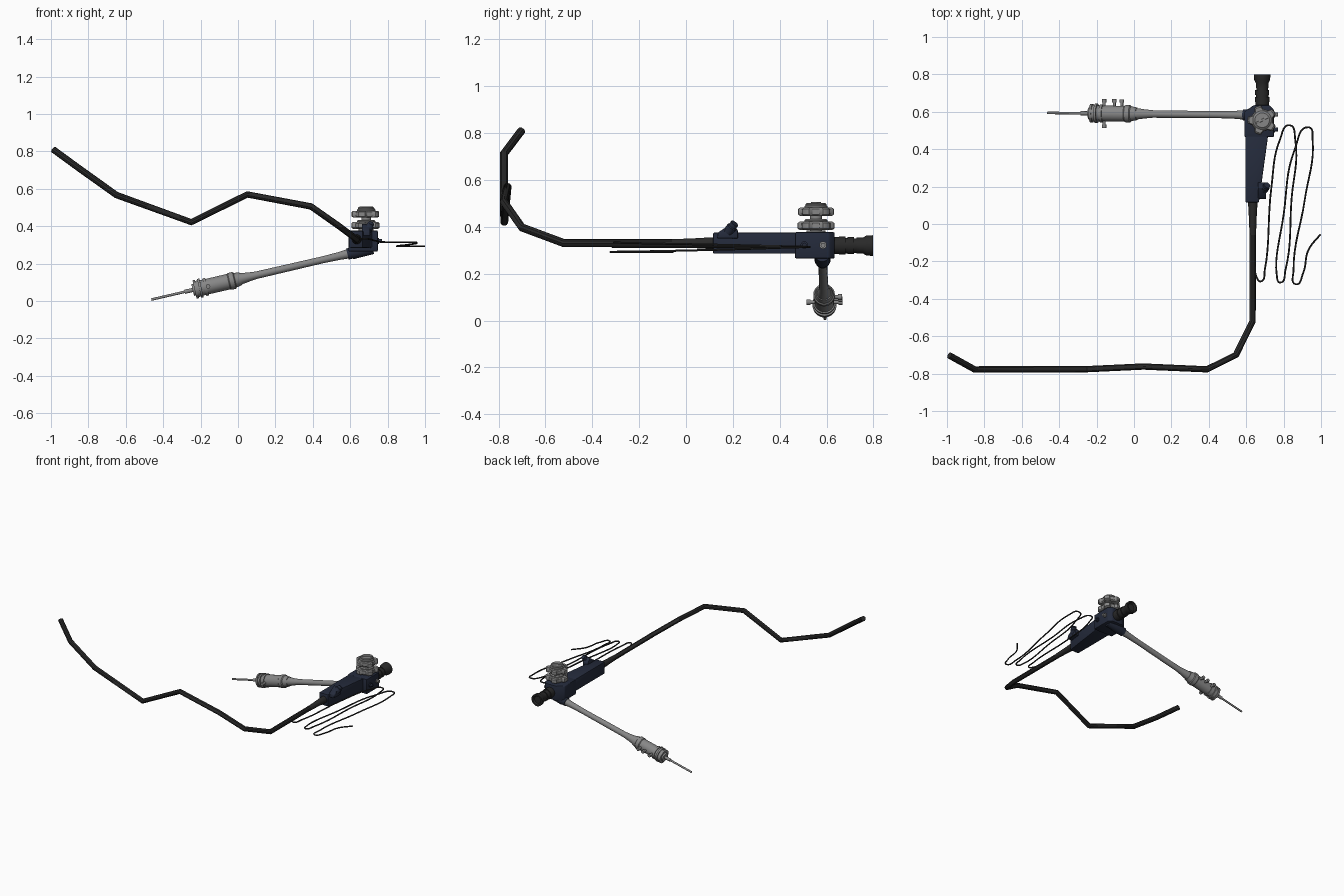
import bpy, bmesh, math
from mathutils import Vector


def mat(name, c):
    m = bpy.data.materials.new(name)
    m.diffuse_color = (*c, 1)
    return m


BLACK = mat("black_rubber", (0.022, 0.022, 0.022))
NAVY = mat("navy_plastic", (0.018, 0.024, 0.045))
GREY = mat("grey_metal", (0.24, 0.24, 0.24))


def finish(ob, m, angle=35):
    ob.data.materials.clear()
    ob.data.materials.append(m)
    bpy.ops.object.select_all(action='DESELECT')
    ob.select_set(True)
    bpy.context.view_layer.objects.active = ob
    bpy.ops.object.shade_smooth_by_angle(angle=math.radians(angle))
    return ob


def from_bm(name, bm, m, angle=35):
    bmesh.ops.recalc_face_normals(bm, faces=bm.faces)
    me = bpy.data.meshes.new(name)
    bm.to_mesh(me)
    bm.free()
    ob = bpy.data.objects.new(name, me)
    bpy.context.collection.objects.link(ob)
    return finish(ob, m, angle)


def lathe(name, start, direction, profile, m, n=24, shape=None):
    """Rings of (distance, radius) along an axis; shape(angle) scales the radius."""
    d = Vector(direction).normalized()
    q = d.to_track_quat('Z', 'Y')
    bm = bmesh.new()
    rings = []
    for t, r in profile:
        ring = []
        for i in range(n):
            a = math.tau * i / n
            k = r * (shape(a) if shape else 1)
            ring.append(bm.verts.new(Vector(start) + q @ Vector((k * math.cos(a), k * math.sin(a), t))))
        rings.append(ring)
    for a, b in zip(rings, rings[1:]):
        for i in range(n):
            j = (i + 1) % n
            bm.faces.new((a[i], a[j], b[j], b[i]))
    bm.faces.new(rings[0])
    bm.faces.new(rings[-1])
    return from_bm(name, bm, m)


def prism(name, outline, lift, m, bevel=0.006):
    """Closed outline of 3D points extruded along lift, edges softened."""
    bm = bmesh.new()
    f = bm.faces.new([bm.verts.new(p) for p in outline])
    r = bmesh.ops.extrude_face_region(bm, geom=[f])
    bmesh.ops.translate(bm, vec=lift, verts=[v for v in r['geom'] if isinstance(v, bmesh.types.BMVert)])
    bmesh.ops.bevel(bm, geom=list(bm.edges), offset=bevel, segments=2, profile=0.5, affect='EDGES')
    return from_bm(name, bm, m, 40)


def tube(name, pts, radius, m, smooth=False):
    """Round tube along straight runs, or along a smooth path."""
    cu = bpy.data.curves.new(name, 'CURVE')
    cu.dimensions = '3D'
    cu.bevel_depth = radius
    cu.bevel_resolution = 1 if smooth else 3
    cu.use_fill_caps = True
    s = cu.splines.new('BEZIER' if smooth else 'POLY')
    if smooth:
        cu.resolution_u = 8
        s.bezier_points.add(len(pts) - 1)
        for b, p in zip(s.bezier_points, pts):
            b.co = p
            b.handle_left_type = b.handle_right_type = 'AUTO'
    else:
        s.points.add(len(pts) - 1)
        for b, p in zip(s.points, pts):
            b.co = (*p, 1)
    ob = bpy.data.objects.new(name, cu)
    bpy.context.collection.objects.link(ob)
    bpy.ops.object.select_all(action='DESELECT')
    ob.select_set(True)
    bpy.context.view_layer.objects.active = ob
    bpy.ops.object.convert(target='MESH')
    return finish(bpy.context.object, m)


# Insertion tube and its strain relief
tube("insertion_tube", [(-0.987, -0.703, 0.81), (-0.853, -0.777, 0.712), (-0.65, -0.777, 0.567),
     (-0.25, -0.776, 0.422), (0.05, -0.762, 0.57), (0.39, -0.777, 0.506), (0.545, -0.70, 0.397),
     (0.634, -0.52, 0.33), (0.634, 0.05, 0.33)], 0.0175, BLACK)
lathe("strain_relief", (0.635, -0.06, 0.33), (0, 1, 0),
      [(0, 0.0175), (0.08, 0.02), (0.15, 0.024), (0.19, 0.026)], BLACK)

# Handle and control head
prism("handle", [(0.595, 0.115, 0.285), (0.668, 0.115, 0.285), (0.718, 0.48, 0.285), (0.595, 0.48, 0.285)],
      (0, 0, 0.09), NAVY)
prism("control_head", [(0.59, 0.465, 0.265), (0.748, 0.465, 0.265), (0.748, 0.612, 0.265),
      (0.725, 0.635, 0.265), (0.64, 0.635, 0.265), (0.59, 0.60, 0.265)], (0, 0, 0.112), NAVY)

# Working channel port on the handle
prism("port_base", [(0.662, 0.132, 0.35), (0.662, 0.137, 0.376), (0.662, 0.195, 0.415), (0.662, 0.222, 0.385),
      (0.662, 0.222, 0.35)], (0.045, 0, 0), NAVY, 0.005)
lathe("port_cap", (0.692, 0.18, 0.378), (0.35, 0.5, 0.65),
      [(0, 0.022), (0.03, 0.022), (0.034, 0.018), (0.05, 0.018)], NAVY, 16)

# Eyepiece with grip rings
lathe("eyepiece", (0.685, 0.625, 0.32), (0, 1, 0),
      [(0, 0.036), (0.028, 0.036), (0.028, 0.039), (0.055, 0.039), (0.055, 0.033), (0.065, 0.033),
       (0.065, 0.037), (0.092, 0.037), (0.092, 0.031), (0.102, 0.031), (0.102, 0.034), (0.13, 0.034),
       (0.146, 0.043), (0.173, 0.044), (0.173, 0.033), (0.162, 0.026)], BLACK, 32)


# Lobed steering knobs stacked on a spindle
def lobes(a):
    return 0.88 + 0.12 * max(-1, min(1, 2.2 * math.cos(5 * a)))


K = (0.685, 0.555, 0)
UP = (0, 0, 1)
lathe("knob_spindle", K, UP, [(0.36, 0.04), (0.385, 0.04), (0.385, 0.026), (0.49, 0.026)], GREY)
for name, z, r in (("lower_knob", 0.386, 0.079), ("upper_knob", 0.446, 0.077)):
    lathe(name, K, UP, [(z, r * 0.88), (z + 0.006, r), (z + 0.03, r), (z + 0.036, r * 0.9)], GREY, 80, lobes)
    lathe(name + "_hub", K, UP, [(z + 0.03, 0.05), (z + 0.042, 0.05), (z + 0.048, 0.042)], GREY, 32)
lathe("knob_cap", K, UP, [(0.485, 0.044), (0.498, 0.044), (0.502, 0.039)], GREY, 32)
prism("knob_cap_bar", [(0.648, 0.541, 0.499), (0.656, 0.533, 0.499), (0.722, 0.569, 0.499), (0.714, 0.577, 0.499)],
      (0, 0, 0.007), GREY, 0.002)

# Valve buttons on the side of the head
for i, (y, m) in enumerate(((0.585, GREY), (0.505, NAVY))):
    lathe(f"valve_button_{i}", (0.735, y, 0.322), (1, 0, 0),
          [(0, 0.016), (0.02, 0.016), (0.02, 0.01), (0.034, 0.01)], m, 16)

# Light guide cable, running from the head down to its plug
A, B = Vector((0.70, 0.582, 0.278)), Vector((-0.463, 0.594, 0.008))
D = (B - A).normalized()


def along(x):
    return (x - A.x) / D.x   # distance down the axis at a given x


def on_axis(name, prof, m, n=24):
    return lathe(name, A, D, [(along(x), r) for x, r in prof], m, n)


on_axis("cable_socket", [(0.72, 0.032), (0.615, 0.034), (0.605, 0.03), (0.585, 0.03)], NAVY)
on_axis("cable", [(0.60, 0.026), (0.54, 0.021), (0.45, 0.0185), (0.10, 0.02), (0.06, 0.024),
                  (-0.01, 0.034), (-0.03, 0.035)], GREY)
on_axis("plug", [(0.015, 0.034), (-0.015, 0.04), (-0.02, 0.046), (-0.045, 0.046), (-0.05, 0.042),
                 (-0.165, 0.042), (-0.165, 0.048), (-0.18, 0.048), (-0.18, 0.042), (-0.195, 0.042),
                 (-0.195, 0.052), (-0.207, 0.052), (-0.207, 0.044), (-0.22, 0.044), (-0.22, 0.05),
                 (-0.232, 0.05), (-0.232, 0.032), (-0.242, 0.032), (-0.242, 0.011), (-0.285, 0.011)], GREY, 32)
on_axis("light_rod", [(-0.24, 0.0068), (-0.463, 0.0068)], GREY, 12)

# Side and front pins on the plug
for i, (x, side) in enumerate(((-0.16, 1), (-0.105, 1), (-0.065, 1), (-0.16, -1))):
    lathe(f"plug_pin_{i}", A + D * along(x), (0, side, 0),
          [(0.03, 0.008), (0.06, 0.008), (0.06, 0.012), (0.077, 0.012)], GREY, 12)

# Looped thin wire beside the handle
tube("looped_wire", [(0.645, -0.22, 0.331), (0.656, -0.285, 0.333), (0.678, -0.307, 0.333), (0.70, -0.24, 0.331),
     (0.735, 0.20, 0.322), (0.78, 0.45, 0.316), (0.832, 0.528, 0.314), (0.862, 0.45, 0.314),
     (0.842, 0.13, 0.314), (0.81, -0.245, 0.314), (0.782, -0.313, 0.314), (0.763, -0.27, 0.314),
     (0.80, 0.05, 0.314), (0.86, 0.40, 0.314), (0.935, 0.517, 0.314), (0.955, 0.45, 0.312),
     (0.913, 0.13, 0.302), (0.853, -0.245, 0.294), (0.865, -0.322, 0.293), (0.905, -0.26, 0.293),
     (0.932, -0.14, 0.293), (0.997, -0.055, 0.293)], 0.0048, BLACK, True)
